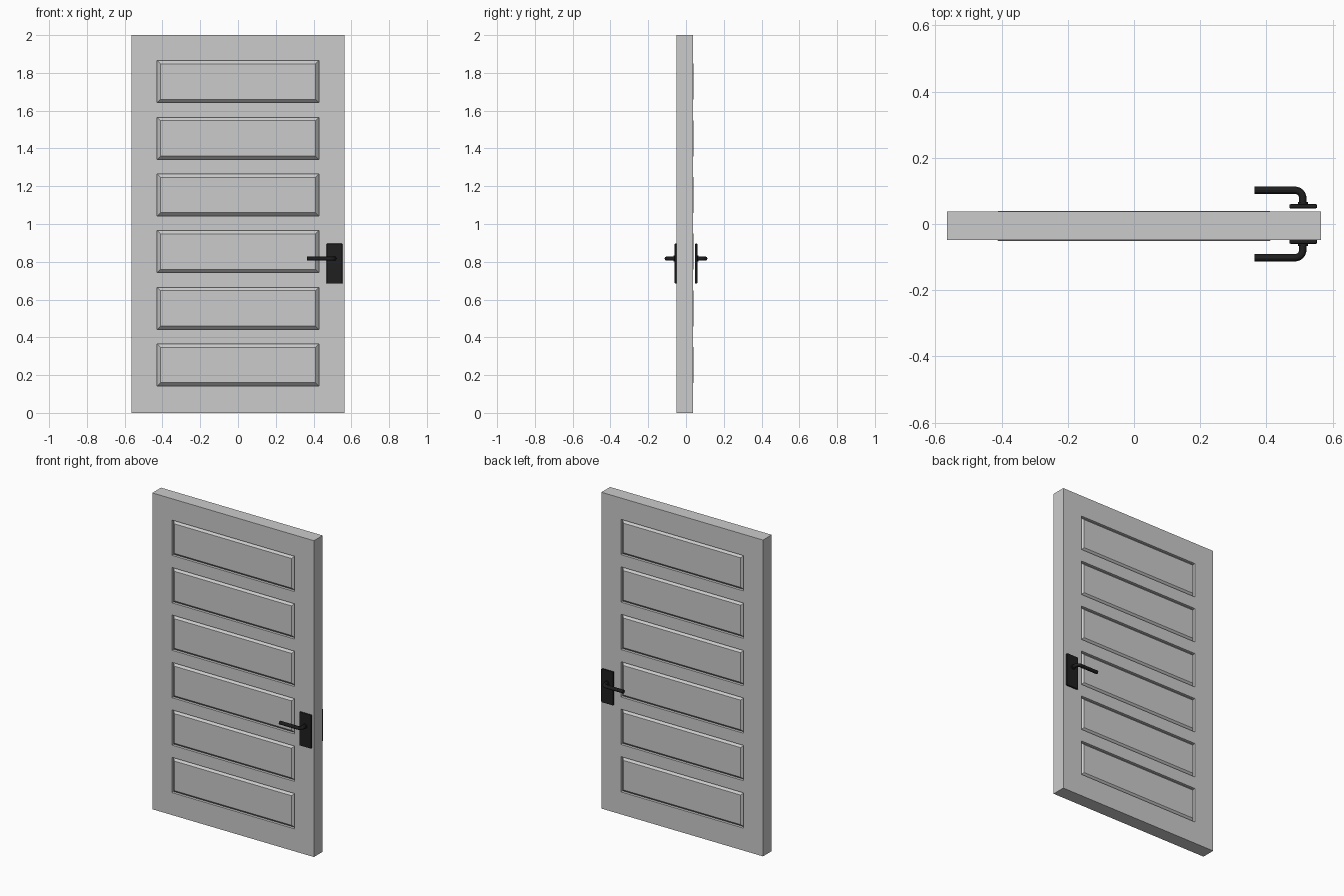
import bpy, bmesh, math
from mathutils import Vector

if "Cube" in bpy.data.objects:
    bpy.data.objects.remove(bpy.data.objects["Cube"])


def material(name, rgb):
    m = bpy.data.materials.new(name)
    m.diffuse_color = (*rgb, 1)
    m.use_nodes = True
    m.node_tree.nodes["Principled BSDF"].inputs["Base Color"].default_value = m.diffuse_color
    return m


GREY = material("light grey paint", (0.6, 0.6, 0.6))
BLACK = material("black metal", (0.014, 0.014, 0.015))

Y_FRONT, Y_BACK = -0.049, 0.038      # faces of the door slab
HALF_W, PANEL_X = 0.565, 0.428
PANELS = [(0.142 + 0.3 * i, 0.365 + 0.3 * i) for i in range(6)]

# door slab: gridded sheet extruded to thickness, then raised panels set in grooves
xs = [-HALF_W, -PANEL_X, PANEL_X, HALF_W]
zs = [0.0] + [z for p in PANELS for z in p] + [2.0]
bm = bmesh.new()
rows = [[bm.verts.new((x, Y_FRONT, z)) for x in xs] for z in zs]
for a, b in zip(rows, rows[1:]):
    for i in range(3):
        bm.faces.new((a[i], a[i + 1], b[i + 1], b[i]))
ext = bmesh.ops.extrude_face_region(bm, geom=bm.faces[:], use_keep_orig=True)
moved = [g for g in ext["geom"] if isinstance(g, bmesh.types.BMVert)]
bmesh.ops.translate(bm, verts=moved, vec=(0, Y_BACK - Y_FRONT, 0))
bmesh.ops.recalc_face_normals(bm, faces=bm.faces[:])


def is_panel(f):
    c = f.calc_center_median()
    return (abs(f.normal.y) > 0.9 and abs(c.x) < 0.1
            and any(lo < c.z < hi for lo, hi in PANELS))


panels = [f for f in bm.faces if is_panel(f)]
# sunken groove wall, then sloped border up to a slightly proud centre
bmesh.ops.inset_individual(bm, faces=panels, thickness=0.0005, depth=-0.016)
bmesh.ops.inset_individual(bm, faces=panels, thickness=0.025, depth=0.018)
me = bpy.data.meshes.new("door_slab")
bm.to_mesh(me)
bm.free()
door = bpy.data.objects.new("door_slab", me)
bpy.context.collection.objects.link(door)
me.materials.append(GREY)


def finish(obj, name):
    obj.name = name
    obj.data.materials.clear()
    obj.data.materials.append(BLACK)


HX, HZ, R = 0.51, 0.817, 0.011
for side, label in ((-1, "front"), (1, "back")):
    # backplate with softened edges
    bpy.ops.mesh.primitive_cube_add(size=1, location=(0.511, side * 0.0535, 0.79))
    plate = bpy.context.object
    plate.scale = (0.084, 0.013, 0.212)
    bpy.ops.object.transform_apply(location=False, rotation=False, scale=True)
    bev = plate.modifiers.new("soft_edges", "BEVEL")
    bev.width, bev.segments = 0.004, 2
    finish(plate, label + "_handle_plate")

    # collar where the lever meets the plate
    bpy.ops.mesh.primitive_cylinder_add(vertices=24, radius=0.015, depth=0.012,
                                        location=(HX, side * 0.061, HZ),
                                        rotation=(math.pi / 2, 0, 0))
    bpy.ops.object.shade_smooth_by_angle()
    finish(bpy.context.object, label + "_handle_collar")

    # lever: round bar with a curved elbow
    bend, y_out = 0.024, 0.102
    path = [(HX, 0.055)]
    for i in range(9):
        t = math.pi / 2 * i / 8
        path.append((HX - bend + bend * math.cos(t), y_out - bend + bend * math.sin(t)))
    path.append((0.364, y_out))
    cu = bpy.data.curves.new(label + "_lever", "CURVE")
    cu.dimensions = "3D"
    cu.bevel_depth, cu.bevel_resolution, cu.use_fill_caps = R, 4, True
    sp = cu.splines.new("POLY")
    sp.points.add(len(path) - 1)
    for p, (x, y) in zip(sp.points, path):
        p.co = (x, side * y, HZ, 1)
    lever = bpy.data.objects.new(label + "_lever", cu)
    bpy.context.collection.objects.link(lever)
    bpy.ops.object.select_all(action="DESELECT")
    lever.select_set(True)
    bpy.context.view_layer.objects.active = lever
    bpy.ops.object.convert(target="MESH")
    bpy.ops.object.shade_smooth_by_angle()
    finish(bpy.context.object, label + "_lever")
